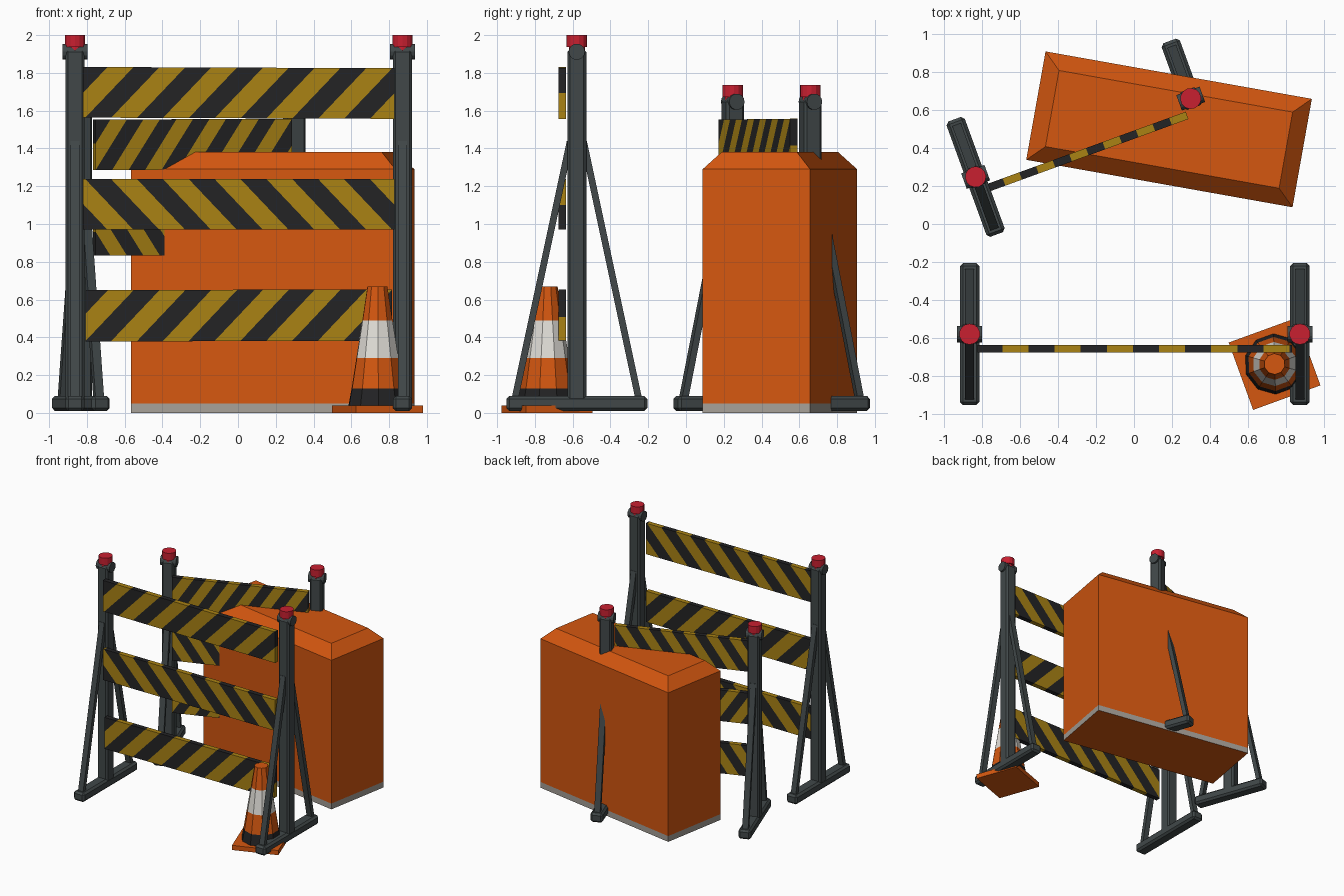
import bpy, bmesh, math
from mathutils import Matrix, Vector

if "Cube" in bpy.data.objects:
    bpy.data.objects.remove(bpy.data.objects["Cube"])

def mat(name, r, g, b):
    m = bpy.data.materials.new(name)
    m.diffuse_color = (r, g, b, 1)
    m.use_nodes = True
    m.node_tree.nodes["Principled BSDF"].inputs["Base Color"].default_value = m.diffuse_color
    return m

ORANGE = mat("orange", 0.66, 0.095, 0.005)
YELLOW = mat("yellow", 0.40, 0.225, 0.007)
BLACK = mat("black", 0.017, 0.017, 0.018)
STEEL = mat("dark_steel", 0.052, 0.064, 0.066)
RED = mat("lamp_red", 0.58, 0.014, 0.03)
WHITE = mat("white", 0.76, 0.74, 0.69)
GREY = mat("grey", 0.38, 0.35, 0.31)

def finish(name, bm, mats, matrix):
    bmesh.ops.recalc_face_normals(bm, faces=bm.faces)
    me = bpy.data.meshes.new(name)
    bm.to_mesh(me)
    bm.free()
    for m in mats:
        me.materials.append(m)
    ob = bpy.data.objects.new(name, me)
    bpy.context.collection.objects.link(ob)
    ob.matrix_world = matrix
    return ob

def box_bm(lo, hi):
    bm = bmesh.new()
    bmesh.ops.create_cube(bm, size=1)
    for v in bm.verts:
        v.co = Vector([lo[i] + (v.co[i] + 0.5) * (hi[i] - lo[i]) for i in range(3)])
    return bm

def box(name, lo, hi, m, matrix, bevel=0):
    bm = box_bm(lo, hi)
    if bevel:
        bmesh.ops.bevel(bm, geom=bm.edges[:], offset=bevel, segments=1, affect='EDGES')
    return finish(name, bm, [m], matrix)

def cylinder(name, r, depth, m, matrix, sides=14):
    bm = bmesh.new()
    bmesh.ops.create_cone(bm, cap_ends=True, segments=sides, radius1=r, radius2=r, depth=depth)
    return finish(name, bm, [m], matrix)

def lathe(name, sections, sides, mats, band, matrix):
    """Stack of rings (list of vertex positions per ring), closed at both ends."""
    bm = bmesh.new()
    rings = [[bm.verts.new(p) for p in ring] for ring in sections]
    for k in range(len(rings) - 1):
        for i in range(sides):
            j = (i + 1) % sides
            f = bm.faces.new((rings[k][i], rings[k][j], rings[k + 1][j], rings[k + 1][i]))
            f.material_index = band[k]
    bm.faces.new(rings[0]).material_index = band[-1]
    bm.faces.new(rings[-1]).material_index = band[-2]
    return finish(name, bm, mats, matrix)

def striped_board(name, half, z0, z1, lean, width, slant, tilt, matrix):
    """Plank cut by slanted planes, alternate strips painted black."""
    bm = box_bm((-half, -0.097, z0), (half, -0.056, z1))
    zc = (z0 + z1) / 2
    k = slant * lean
    n = int(half / width) + 3
    for i in range(-n, n + 1):
        bmesh.ops.bisect_plane(bm, geom=bm.verts[:] + bm.edges[:] + bm.faces[:],
                               plane_co=(i * width, 0, zc), plane_no=(1, 0, -k))
    for f in bm.faces:
        c = f.calc_center_median()
        f.material_index = math.floor((c.x - k * (c.z - zc)) / width) % 2
    for v in bm.verts:
        v.co.z += tilt * v.co.x
    finish(name, bm, [YELLOW, BLACK], matrix)

def brace(name, s, foot_y, top_y, z0, z1, matrix):
    bm = bmesh.new()
    t = 0.018
    prof = [(foot_y - t, z0), (foot_y + t, z0), (top_y + t, z1), (top_y - t, z1)]
    a, b = [[bm.verts.new((x, s * y, z)) for y, z in prof] for x in (-0.024, 0.024)]
    bm.faces.new(a)
    bm.faces.new(b)
    for i in range(4):
        j = (i + 1) % 4
        bm.faces.new((a[i], a[j], b[j], b[i]))
    finish(name, bm, [STEEL], matrix)

def barricade(tag, centre, angle, half, top, foot, brace_top, stripe, slant, boards):
    M = Matrix.Translation((*centre, 0)) @ Matrix.Rotation(math.radians(angle), 4, 'Z')
    for side, s in (("left", -1), ("right", 1)):
        P = M @ Matrix.Translation((s * half, 0, 0))
        n = f"{tag}_{side}_"
        box(n + "post", (-0.05, -0.05, 0.02), (0.05, 0.05, top - 0.075), STEEL, P, 0.014)
        box(n + "foot", (-0.051, -foot, 0.01), (0.051, foot, 0.09), STEEL, P, 0.016)
        for e, d in (("front", -1), ("back", 1)):
            brace(f"{n}{e}_brace", d, foot - 0.04, 0.035, 0.05, brace_top, P)
        # pivot across the post head, then the warning lamp
        cylinder(n + "pivot", 0.043, 0.13, STEEL,
                 P @ Matrix.Translation((0, 0, top - 0.088)) @ Matrix.Rotation(math.pi / 2, 4, 'Y'))
        cylinder(n + "lamp_neck", 0.042, 0.05, RED, P @ Matrix.Translation((0, 0, top - 0.075)))
        cylinder(n + "lamp", 0.055, 0.062, RED, P @ Matrix.Translation((0, 0, top - 0.031)))
    for i, (z0, z1, ext, tilt) in enumerate(boards):
        striped_board(f"{tag}_board_{i + 1}", ext, z0, z1, -1 if i == 1 else 1,
                      stripe, slant, tilt, M)

# Front barricade and the smaller turned one behind it
barricade("front_barricade", (0.004, -0.578), 0, 0.867, 2.0, 0.373, 1.44, 0.137, 0.95,
          [(1.56, 1.828, 0.825, -0.004), (0.97, 1.237, 0.825, 0.0), (0.38, 0.652, 0.812, 0.003)])
barricade("rear_barricade", (-0.267, 0.453), 20, 0.601, 1.735, 0.322, 1.24, 0.093, 0.66,
          [(1.288, 1.555, 0.553, 0.004), (0.832, 1.10, 0.553, 0.0), (0.38, 0.645, 0.553, 0.0)])

# Storage bin with grey skirt and chamfered lid
def rect(hx, hy, z):
    return [(-hx, -hy, z), (hx, -hy, z), (hx, hy, z), (-hx, hy, z)]

lathe("storage_bin", [rect(0.71, 0.289, 0), rect(0.71, 0.289, 0.05),
                      rect(0.71, 0.289, 1.29), rect(0.623, 0.203, 1.38)],
      4, [ORANGE, GREY], [1, 0, 0, 0],
      Matrix.Translation((0.184, 0.497, 0)) @ Matrix.Rotation(math.radians(-10.1), 4, 'Z'))

# Traffic cone on a square base
C = Matrix.Translation((0.738, -0.735, 0)) @ Matrix.Rotation(math.radians(20), 4, 'Z')
box("cone_base", (-0.188, -0.188, 0), (0.188, 0.188, 0.04), ORANGE, C)

def ring(r, z, n=10):
    return [(r * math.cos(math.tau * i / n), r * math.sin(math.tau * i / n), z) for i in range(n)]

lathe("traffic_cone", [ring(0.16, 0.035), ring(0.142, 0.13), ring(0.116, 0.29),
                       ring(0.083, 0.49), ring(0.055, 0.67)],
      10, [ORANGE, WHITE, BLACK], [2, 0, 1, 0, 0, 2][:4] + [0, 2], C)
